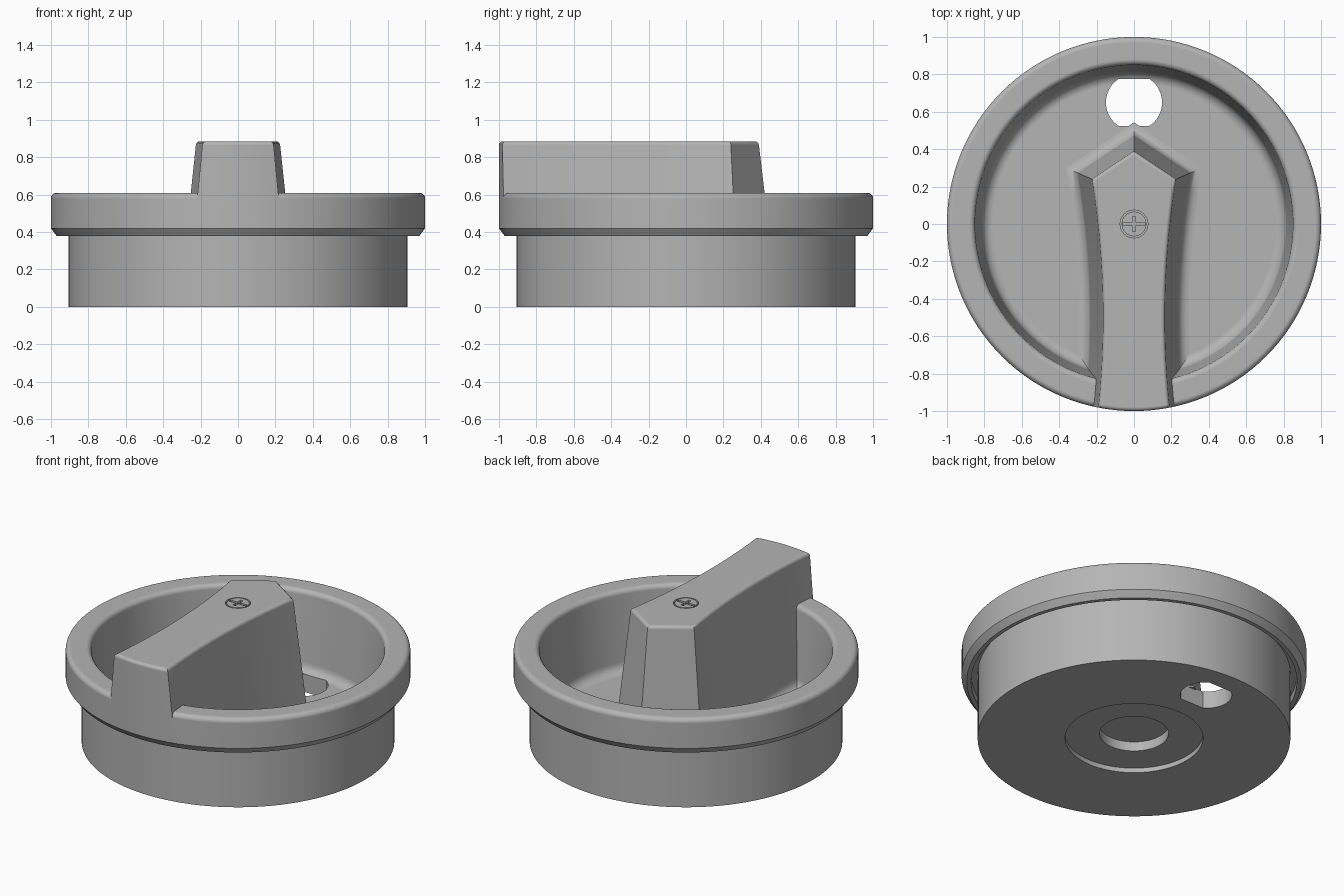
import bpy, bmesh, math
from mathutils import Vector

SEG = 128
cube = bpy.data.objects.get("Cube")
if cube:
    bpy.data.objects.remove(cube)

grey = bpy.data.materials.new("mid_grey")
grey.use_nodes = True
colour = (0.46, 0.46, 0.46, 1)
grey.diffuse_color = colour
grey.node_tree.nodes["Principled BSDF"].inputs["Base Color"].default_value = colour


def make(name, bm):
    bmesh.ops.recalc_face_normals(bm, faces=bm.faces)
    mesh = bpy.data.meshes.new(name)
    bm.to_mesh(mesh)
    bm.free()
    mesh.materials.append(grey)
    ob = bpy.data.objects.new(name, mesh)
    bpy.context.collection.objects.link(ob)
    return ob


def lathe(name, profile, seg=SEG, closed=False):
    bm = bmesh.new()
    vs = [bm.verts.new((r, 0, z)) for r, z in profile]
    es = [bm.edges.new(p) for p in zip(vs, vs[1:])]
    if closed:
        es.append(bm.edges.new((vs[-1], vs[0])))
    bmesh.ops.spin(bm, geom=vs + es, cent=(0, 0, 0), axis=(0, 0, 1),
                   angle=math.tau, steps=seg, use_duplicate=False)
    bmesh.ops.remove_doubles(bm, verts=bm.verts, dist=1e-5)
    return make(name, bm)


def loft(name, rings):
    bm = bmesh.new()
    loops = [[bm.verts.new(p) for p in ring] for ring in rings]
    n = len(loops[0])
    for a, b in zip(loops, loops[1:]):
        for i in range(n):
            j = (i + 1) % n
            bm.faces.new((a[i], a[j], b[j], b[i]))
    bm.faces.new(loops[0])
    bm.faces.new(loops[-1])
    return make(name, bm)


def box(name, centre, size):
    x, y, z = (s / 2 for s in size)
    cx, cy, cz = centre
    return loft(name, [[(cx + a * x, cy + b * y, cz + h) for a, b in
                        ((-1, -1), (1, -1), (1, 1), (-1, 1))] for h in (-z, z)])


def combine(ob, tool, operation):
    mod = ob.modifiers.new("cut", 'BOOLEAN')
    mod.operation, mod.solver, mod.object = operation, 'EXACT', tool
    dg = bpy.context.evaluated_depsgraph_get()
    mesh = bpy.data.meshes.new_from_object(ob.evaluated_get(dg))
    ob.modifiers.clear()
    ob.data = mesh
    bpy.data.objects.remove(tool)


def arc(cx, cz, r, a0, a1, steps=6):
    return [(cx + r * math.cos(math.radians(a0 + (a1 - a0) * i / steps)),
             cz + r * math.sin(math.radians(a0 + (a1 - a0) * i / steps)))
            for i in range(steps + 1)]


# Body: stepped underside, plug wall, grooved flange, rounded rim and dish
profile = [(0, .09), (.2, .09), (.2, .03), (.4, .03), (.4, 0), (.907, 0),
           (.907, .43), (.945, .43), (.945, .38), (.97, .38), (1, .42)]
profile += arc(.97, .58, .03, 0, 90)
profile += arc(.88, .58, .03, 90, 180)
profile += arc(.755, .17, .06, 0, -90)
profile += [(0, .11)]
body = lathe("dish_body", profile)

# Drinking hole: a circle with flattened front and back
outline = [(.15 * math.cos(math.tau * i / 64),
            .65 + max(-.125, min(.125, .15 * math.sin(math.tau * i / 64))))
           for i in range(64)]
combine(body, loft("hole_cutter", [[(x, y, z) for x, y in outline] for z in (-.1, .3)]),
        'DIFFERENCE')

# Handle outline: waisted sides and a pointed back end
ys = [-1.1 + 1.34 * i / 24 for i in range(25)]
side = [Vector((.165 + .11 * (y + .5) ** 2, y)) for y in ys]
outline = side + [Vector((0, .39))] + [Vector((-p.x, p.y)) for p in reversed(side)]


def offset(points, d):
    out = []
    n = len(points)
    for i, p in enumerate(points):
        a = (p - points[i - 1]).normalized()
        b = (points[(i + 1) % n] - p).normalized()
        na, nb = Vector((a.y, -a.x)), Vector((b.y, -b.x))
        out.append(p + (na + nb) * d / (1 + na.dot(nb)))
    return out


# Handle: rounded top edge, drafted sides and a fillet at the foot
levels = [(.885 - .02 + .02 * math.sin(math.radians(a)),
           -.02 + .02 * math.cos(math.radians(a))) for a in (90, 60, 30, 0)]
levels += [(z, .068 + (r - .76)) for r, z in arc(.82, .17, .06, 180, 270)]
levels += [(.1, levels[-1][1])]
handle = loft("handle", [[(p.x, p.y, z) for p in offset(outline, d)] for z, d in levels])

# Trim the handle to the round body
envelope = [(0, .05), (.87, .05), (.87, .575), (1, .575)] + arc(.98, .865, .02, 0, 90, 4) + [(.98, .95), (0, .95)]
combine(handle, lathe("envelope", envelope), 'INTERSECT')

# Screw head: ring groove and cross slot in the handle top
groove = lathe("groove_cutter", [(.066, .87), (.074, .87), (.074, .9), (.066, .9)], 48, True)
combine(handle, groove, 'DIFFERENCE')
for size in ((.12, .018, .03), (.018, .08, .03)):
    combine(handle, box("slot_cutter", (0, 0, .885), size), 'DIFFERENCE')

for ob in (body, handle):
    bpy.ops.object.select_all(action='DESELECT')
    ob.select_set(True)
    bpy.context.view_layer.objects.active = ob
    bpy.ops.object.shade_smooth_by_angle(angle=math.radians(31))
    mod = ob.modifiers.new("even_shading", 'WEIGHTED_NORMAL')
    mod.keep_sharp = True
